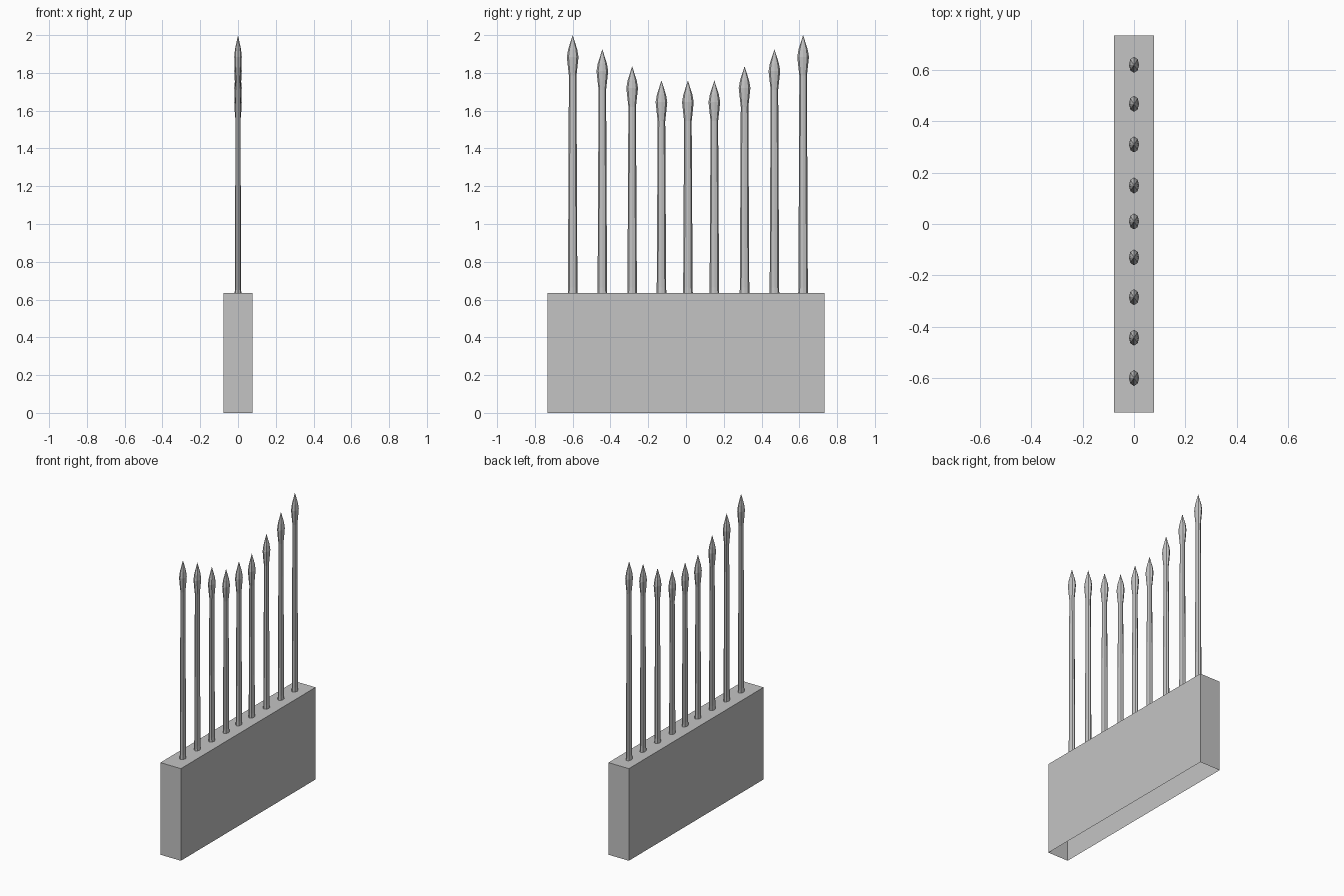
import bpy, bmesh, math

if "Cube" in bpy.data.objects:
    bpy.data.objects.remove(bpy.data.objects["Cube"])

grey = bpy.data.materials.new("stone grey")
grey.diffuse_color = (0.55, 0.55, 0.55, 1)
grey.use_nodes = True
grey.node_tree.nodes["Principled BSDF"].inputs["Base Color"].default_value = grey.diffuse_color

BASE_TOP = 0.635


def finish(name, bm):
    bmesh.ops.recalc_face_normals(bm, faces=bm.faces[:])
    mesh = bpy.data.meshes.new(name)
    bm.to_mesh(mesh)
    bm.free()
    mesh.materials.append(grey)
    obj = bpy.data.objects.new(name, mesh)
    bpy.context.collection.objects.link(obj)
    return obj


# base wall: a box with an open underside
bm = bmesh.new()
bmesh.ops.create_cube(bm, size=1)
for v in bm.verts:
    v.co.x *= 0.156
    v.co.y *= 1.468
    v.co.z = (v.co.z + 0.5) * BASE_TOP
bottom = [f for f in bm.faces if f.calc_center_median().z < 0.01]
bmesh.ops.delete(bm, geom=bottom, context='FACES_ONLY')
finish("base_wall", bm)


# fence spike: oval shaft with a spear head, lofted from a profile
def spike(name, y, tip, sides=8):
    # (height, half width along x, half width along y)
    profile = [
        (BASE_TOP - 0.005, 0.018, 0.026),
        (BASE_TOP + 0.03, 0.016, 0.025),
        (tip - 0.215, 0.013, 0.020),
        (tip - 0.17, 0.017, 0.025),
        (tip - 0.115, 0.020, 0.031),
        (tip - 0.075, 0.016, 0.024),
    ]
    bm = bmesh.new()
    rings = []
    for z, rx, ry in profile:
        rings.append([bm.verts.new((rx * math.cos(a), y + ry * math.sin(a), z))
                      for a in (2 * math.pi * i / sides for i in range(sides))])
    point = bm.verts.new((0, y, tip))
    for i in range(sides):
        j = (i + 1) % sides
        for low, high in zip(rings, rings[1:]):
            bm.faces.new((low[i], low[j], high[j], high[i]))
        bm.faces.new((rings[-1][i], rings[-1][j], point))
    finish(name, bm)


# row of spikes, dipping towards the middle
row = [(-0.60, 2.0), (-0.443, 1.925), (-0.285, 1.835), (-0.13, 1.76),
       (0.01, 1.76), (0.15, 1.76), (0.31, 1.835), (0.468, 1.925), (0.62, 2.0)]
for n, (y, tip) in enumerate(row, 1):
    spike(f"fence_spike_{n}", y, tip)
